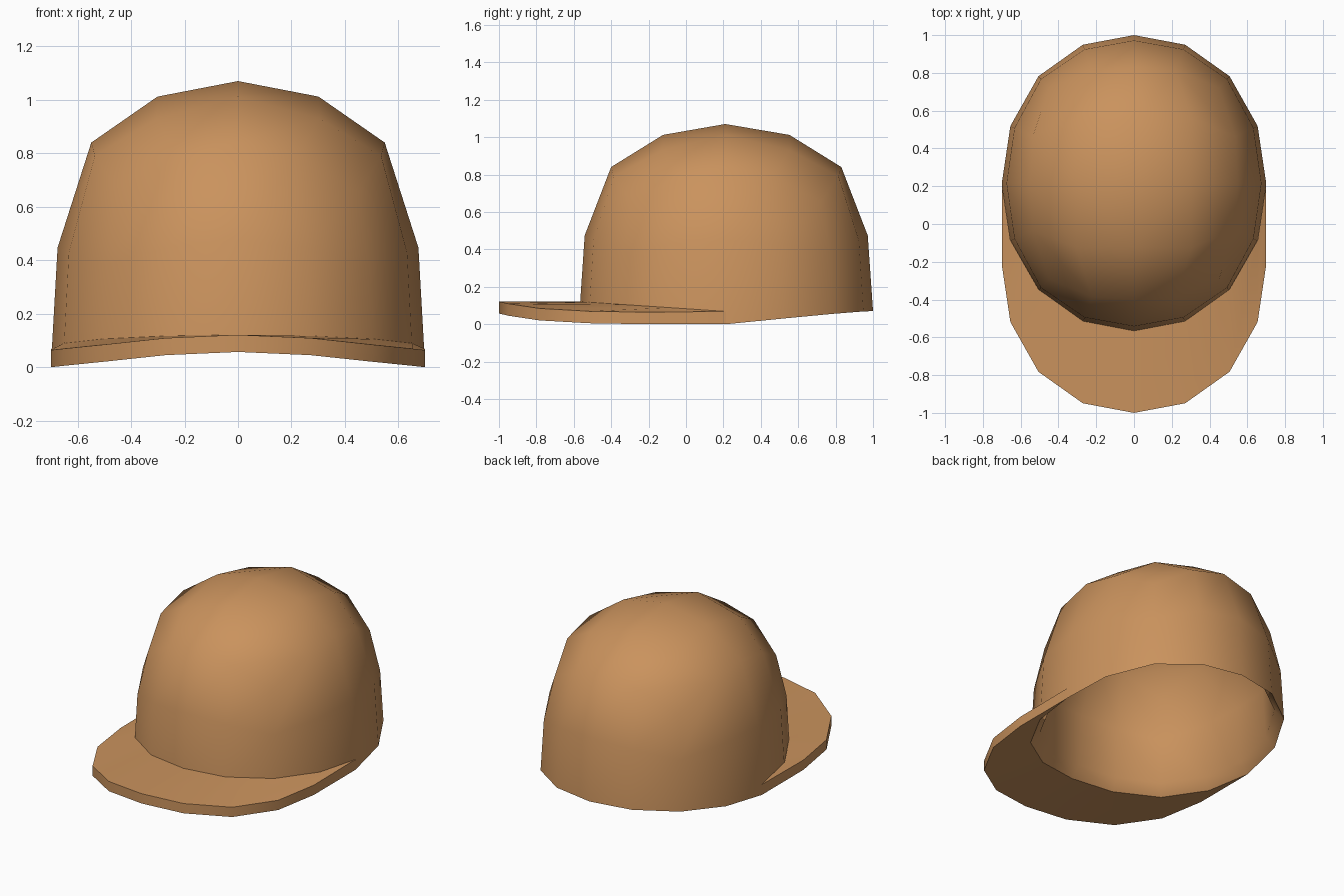
import bpy, bmesh, math

if "Cube" in bpy.data.objects:
    bpy.data.objects.remove(bpy.data.objects["Cube"])

SIDES = 16
CY, RX, RY = 0.215, 0.70, 0.785          # centre and radii of the crown's base
THICK = 0.064

mat = bpy.data.materials.new("tan leather")
mat.diffuse_color = (0.59, 0.29, 0.11, 1)
mat.use_nodes = True
mat.node_tree.nodes["Principled BSDF"].inputs["Base Color"].default_value = mat.diffuse_color

# rim height at each step from the side (0) to the front or back (4)
BACK = [0.0, 0.03, 0.055, 0.068, 0.07]
FRONT = [0.0, 0.005, 0.02, 0.045, 0.057]

# (radius, height) on an axis, between, and on a diagonal: a rounded-box dome
BASE = [(1.0, 0), (1.012, 0), (1.022, 0)]
WALL = [(0.964, 0.447), (0.978, 0.425), (0.995, 0.37)]
EDGE = [(0.784, 0.84), (0.828, 0.79), (0.91, 0.655)]
CAP = [(0.43, 1.012), None, (0.615, 0.93)]


def rim_z(i):
    i %= SIDES
    if i <= 8:
        return BACK[min(i, 8 - i)]
    return FRONT[min(i - 8, 16 - i)]


def kind(i):
    # 0 on an axis, 1 between, 2 on a diagonal
    i %= 4
    return 1 if i % 2 else i


def point(r, i):
    a = 2 * math.pi * i / SIDES
    return RX * r * math.cos(a), CY + RY * r * math.sin(a)


def finish(bm, name, angle):
    bmesh.ops.recalc_face_normals(bm, faces=bm.faces[:])
    me = bpy.data.meshes.new(name)
    bm.to_mesh(me)
    bm.free()
    me.materials.append(mat)
    ob = bpy.data.objects.new(name, me)
    bpy.context.collection.objects.link(ob)
    bpy.ops.object.select_all(action='DESELECT')
    bpy.context.view_layer.objects.active = ob
    ob.select_set(True)
    bpy.ops.object.shade_smooth_by_angle(angle=math.radians(angle))


def shell(bm, shrink, drop, lift):
    """Dome: two wall bands below a 4 x 4 grid of faces. Returns the rim."""
    def ring(table, step=1, rim=False):
        out = []
        for i in range(0, SIDES, step):
            r, z = table[kind(i)]
            if rim:
                z = rim_z(i) + lift
            else:
                z -= drop * z
                if table is WALL:
                    z += 0.027 * math.sin(2 * math.pi * i / SIDES) ** 2
            out.append(bm.verts.new((*point(r * shrink, i), z)))
        return out

    base, wall, edge = ring(BASE, rim=True), ring(WALL), ring(EDGE)
    cap = ring(CAP, step=2)
    apex = bm.verts.new((0, CY - 0.005, 1.07 * (1 - drop)))
    for i in range(SIDES):
        j = (i + 1) % SIDES
        for lo, hi in ((base, wall), (wall, edge)):
            bm.faces.new((lo[i], lo[j], hi[j], hi[i]))
    for q in range(4):
        e, c = 4 * q, 2 * q                 # axis positions on each ring
        n = (c + 2) % 8
        bm.faces.new((edge[e], edge[e + 1], cap[c + 1], cap[c]))
        bm.faces.new((edge[e + 1], edge[e + 2], edge[e + 3], cap[c + 1]))
        bm.faces.new((edge[e + 3], edge[(e + 4) % SIDES], cap[n], cap[c + 1]))
        bm.faces.new((cap[c], cap[c + 1], cap[n], apex))
    return base


def crown():
    bm = bmesh.new()
    outer = shell(bm, 1.0, 0.0, 0.0)
    inner = shell(bm, 0.925, 0.052, 0.065)
    # sloping rim closing the wall
    for i in range(SIDES):
        j = (i + 1) % SIDES
        bm.faces.new((outer[i], inner[i], inner[j], outer[j]))
    finish(bm, "crown", 48)


def brim():
    bm = bmesh.new()
    cols = []
    for i in range(8, 17):
        s = -math.sin(2 * math.pi * i / SIDES)
        x, y = point(BASE[kind(i)][0], i)
        z = rim_z(i)
        # inner bottom, outer bottom, outer top, inner top
        cols.append([bm.verts.new(p) for p in (
            (x, y, z), (x, y - 2 * CY, z),
            (x, y - 2 * CY, z + THICK), (x, y + 0.01 * s, 0.068 + 0.053 * s))])
    for p, q in zip(cols, cols[1:]):
        for k in range(4):
            m = (k + 1) % 4
            bm.faces.new((p[k], q[k], q[m], p[m]))
    bm.faces.new(cols[0])
    bm.faces.new(cols[-1])
    finish(bm, "brim", 30)


crown()
brim()
